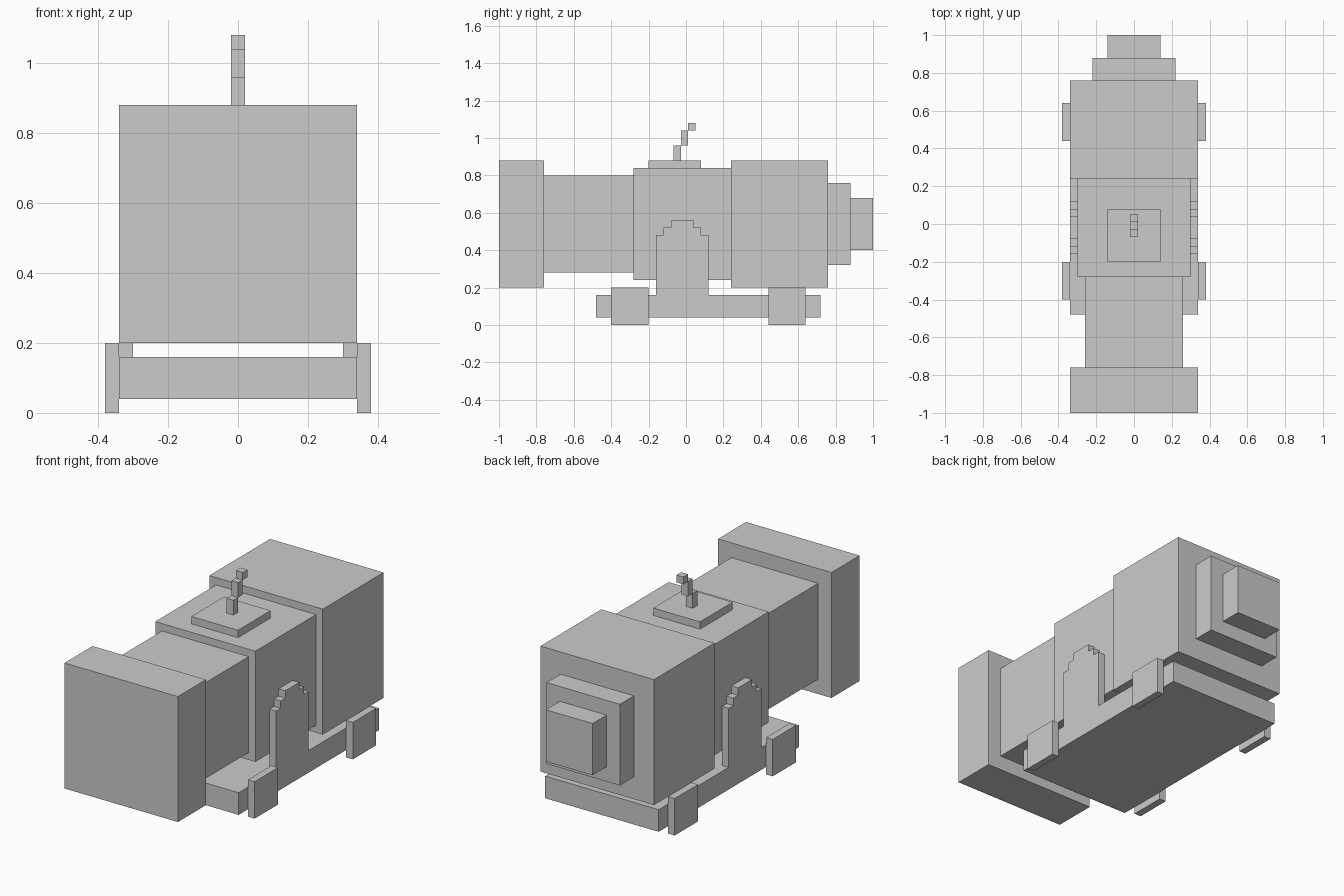
import bpy, bmesh

if "Cube" in bpy.data.objects:
    bpy.data.objects.remove(bpy.data.objects["Cube"])


def finish(name, bm):
    bmesh.ops.recalc_face_normals(bm, faces=bm.faces)
    me = bpy.data.meshes.new(name)
    bm.to_mesh(me)
    bm.free()
    ob = bpy.data.objects.new(name, me)
    bpy.context.collection.objects.link(ob)
    return ob


def box(name, x, y, z):
    """Box from (min, max) ranges on each axis."""
    bm = bmesh.new()
    bmesh.ops.create_cube(bm, size=1)
    for v in bm.verts:
        v.co = [r[0] if c < 0 else r[1] for c, r in zip(v.co, (x, y, z))]
    return finish(name, bm)


def mirror_x(ob):
    ob.modifiers.new("Mirror", 'MIRROR').use_axis[0] = True


# Barrel: square sections along y, all centred on z = 0.54
BARREL_Z = 0.54
for name, half, y0, y1 in (
    ("muzzle", 0.34, -1.0, -0.76),
    ("barrel_neck", 0.26, -0.76, -0.28),
    ("barrel_middle", 0.30, -0.28, 0.24),
    ("barrel_breech", 0.34, 0.24, 0.76),
    ("breech_step", 0.22, 0.76, 0.88),
    ("breech_knob", 0.14, 0.88, 1.0),
):
    box(name, (-half, half), (y0, y1), (BARREL_Z - half, BARREL_Z + half))

# Fuse plate and the stepped fuse leaning backwards
box("fuse_plate", (-0.14, 0.14), (-0.20, 0.08), (0.84, 0.88))
for i, (z0, z1) in enumerate(((0.88, 0.96), (0.96, 1.04), (1.04, 1.08))):
    y = -0.068 + 0.04 * i
    box(f"fuse_segment_{i + 1}", (-0.02, 0.02), (y, y + 0.04), (z0, z1))

# Carriage base
box("carriage_base", (-0.34, 0.34), (-0.48, 0.72), (0.04, 0.16))

# Side supports: stepped arch profile extruded in x
half_arch = [(0.14, 0.16), (0.14, 0.48), (0.10, 0.48),
             (0.10, 0.52), (0.06, 0.52), (0.06, 0.56)]
profile = half_arch + [(-y, z) for y, z in reversed(half_arch)]
bm = bmesh.new()
face = bm.faces.new([bm.verts.new((0.30, y - 0.02, z)) for y, z in profile])
ext = bmesh.ops.extrude_face_region(bm, geom=[face])
bmesh.ops.translate(bm, vec=(0.04, 0, 0),
                    verts=[g for g in ext["geom"] if isinstance(g, bmesh.types.BMVert)])
mirror_x(finish("side_supports", bm))

# Square wheels, mirrored to both sides
for name, y0 in (("front_wheels", -0.40), ("rear_wheels", 0.44)):
    mirror_x(box(name, (0.34, 0.38), (y0, y0 + 0.20), (0.0, 0.20)))
